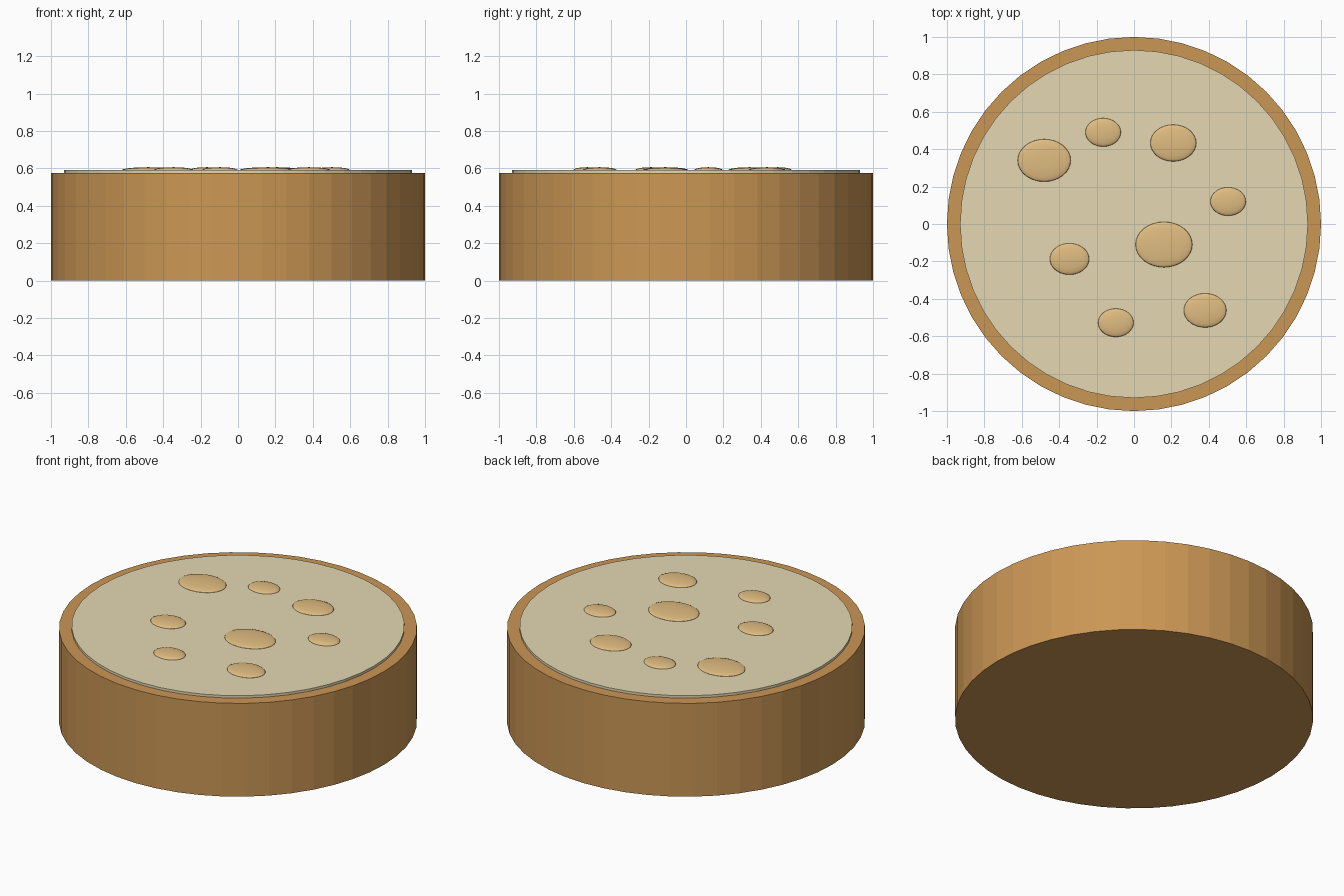
import bpy

if "Cube" in bpy.data.objects:
    bpy.data.objects.remove(bpy.data.objects["Cube"])


def material(name, color):
    m = bpy.data.materials.new(name)
    m.diffuse_color = (*color, 1)
    m.use_nodes = True
    m.node_tree.nodes["Principled BSDF"].inputs["Base Color"].default_value = m.diffuse_color
    return m


crust_mat = material("crust", (0.60, 0.31, 0.09))
filling_mat = material("filling", (0.78, 0.69, 0.45))
spot_mat = material("spot", (0.75, 0.51, 0.22))


def disc(name, radius, z0, z1, mat):
    bpy.ops.mesh.primitive_cylinder_add(vertices=48, radius=radius, depth=z1 - z0,
                                        location=(0, 0, (z0 + z1) / 2))
    ob = bpy.context.object
    ob.name = name
    ob.data.materials.append(mat)
    bpy.ops.object.shade_smooth_by_angle(angle=0.09)


# Round body and slightly raised pale top
disc("body", 1.0, 0, 0.575, crust_mat)
disc("top_layer", 0.93, 0.565, 0.59, filling_mat)

# Flattened oval spots: x, y, half width
spots = [(-0.48, 0.34, 0.142), (-0.165, 0.49, 0.095), (0.21, 0.433, 0.123),
         (0.503, 0.12, 0.095), (0.16, -0.11, 0.152), (-0.345, -0.187, 0.105),
         (-0.097, -0.528, 0.095), (0.38, -0.462, 0.114)]
for i, (x, y, r) in enumerate(spots, 1):
    bpy.ops.mesh.primitive_uv_sphere_add(segments=32, ring_count=16, radius=1,
                                         location=(x, y, 0.59))
    ob = bpy.context.object
    ob.name = f"spot_{i}"
    ob.scale = (r, r * 0.8, 0.016)
    bpy.ops.object.transform_apply(location=False, rotation=False, scale=True)
    bpy.ops.object.shade_smooth()
    ob.data.materials.append(spot_mat)
